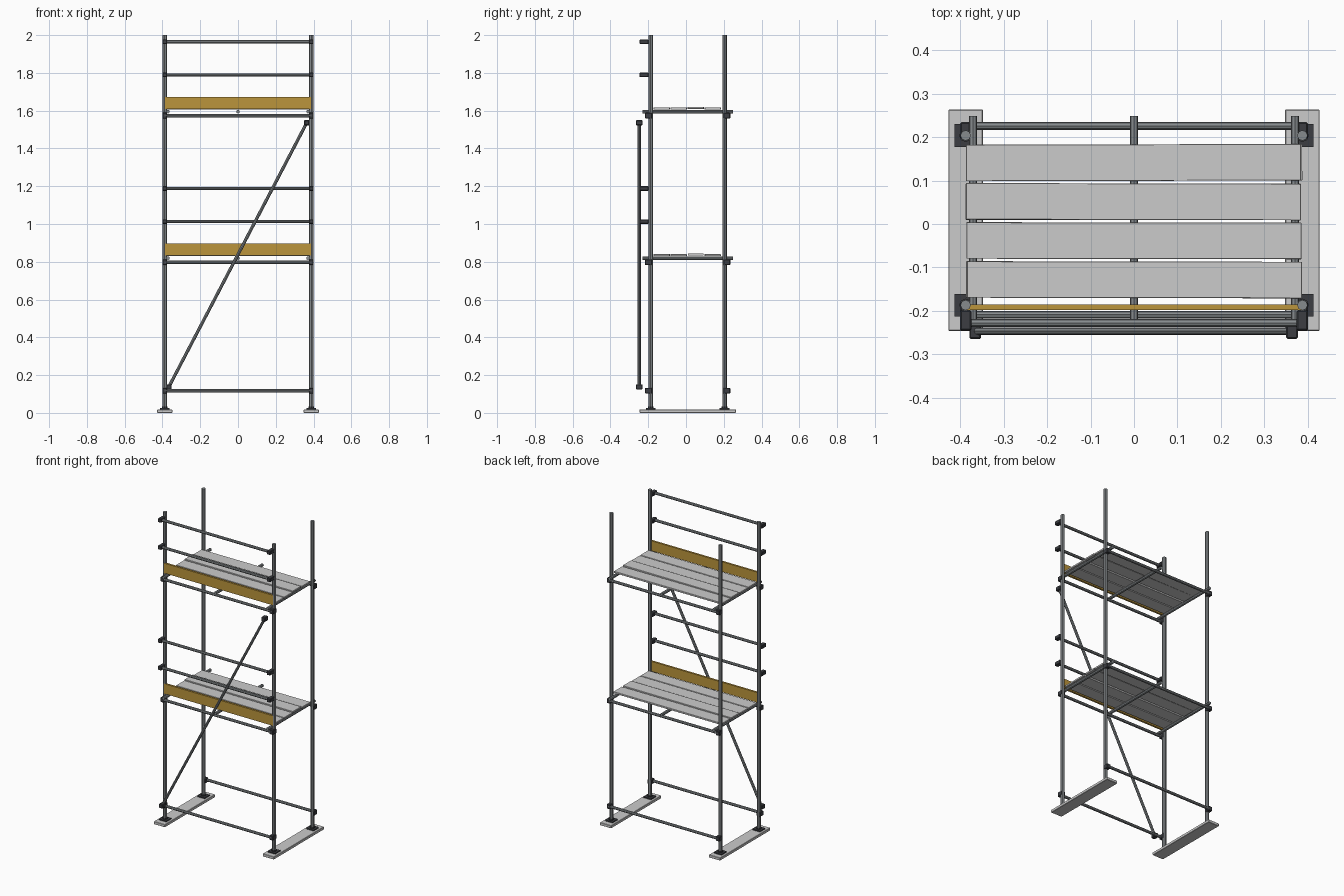
import bpy, math, random
from mathutils import Vector

if "Cube" in bpy.data.objects:
    bpy.data.objects.remove(bpy.data.objects["Cube"])

random.seed(4)


def material(name, rgb):
    m = bpy.data.materials.new(name)
    m.diffuse_color = (*rgb, 1)
    m.use_nodes = True
    m.node_tree.nodes["Principled BSDF"].inputs["Base Color"].default_value = m.diffuse_color
    return m


STEEL = material("steel", (0.24, 0.26, 0.27))
DARK = material("dark_iron", (0.045, 0.048, 0.055))
TIMBER = material("toe_timber", (0.5, 0.3, 0.045))


def finish(name, mat):
    o = bpy.context.object
    o.name = name
    if mat:
        o.data.materials.append(mat)
    return o


def box(name, centre, size, mat=None, rot=(0, 0, 0), bevel=0.0):
    bpy.ops.mesh.primitive_cube_add(size=1, location=centre, rotation=rot)
    o = finish(name, mat)
    o.scale = size
    bpy.ops.object.transform_apply(location=False, rotation=False, scale=True)
    if bevel:
        b = o.modifiers.new("edge", "BEVEL")
        b.width, b.segments = bevel, 1
    return o


def pole(name, a, b, r, mat=STEEL, sides=8):
    a, b = Vector(a), Vector(b)
    d = b - a
    bpy.ops.mesh.primitive_cylinder_add(
        vertices=sides, radius=r, depth=d.length, location=(a + b) / 2,
        rotation=d.to_track_quat('Z', 'Y').to_euler())
    return finish(name, mat)


PX, FRONT, BACK = 0.388, -0.187, 0.204
DECKS = (0.798, 1.574)

# Sole boards, base plates and standards
for sx in (-1, 1):
    box("sole_board", (sx * 0.388, 0.009, 0.009), (0.08, 0.51, 0.018), bevel=0.002)
    for y in (FRONT, BACK):
        box("base_plate", (sx * PX, y, 0.0215), (0.052, 0.052, 0.007), DARK)
        pole("base_collar", (sx * PX, y, 0.022), (sx * PX, y, 0.034), 0.015, DARK)
        pole("standard", (sx * PX, y, 0.022), (sx * PX, y, 2.0), 0.012)

# Ledgers along both long sides, clamped to the standards
for z in (0.118, *DECKS):
    for y, s in ((FRONT, -1), (BACK, 1)):
        yl = y + s * 0.022
        pole("ledger", (-0.39, yl, z), (0.39, yl, z), 0.009)
        for sx in (-1, 1):
            box("ledger_coupler", (sx * PX, y + s * 0.012, z),
                (0.026, 0.037, 0.03), DARK, bevel=0.003)

for zd in DECKS:
    # Transoms resting on the ledgers
    for x in (-0.371, 0, 0.371):
        pole("transom", (x, -0.23, zd + 0.021), (x, 0.249, zd + 0.021), 0.0095)

    # Deck planks, laid slightly unevenly
    for i in range(4):
        box("deck_plank",
            (random.uniform(-0.002, 0.002), -0.1285 + i * 0.09,
             zd + 0.037 + (0.004 if i == 2 else 0.0)),
            (0.772, 0.084, 0.011), rot=(0, 0, random.uniform(-0.003, 0.003)), bevel=0.001)

    # Toe board
    box("toe_board", (0, -0.192, zd + 0.067), (0.776, 0.013, 0.064), TIMBER)

    # Guard rails on the front
    for h in (0.215, 0.39):
        z = zd + h
        pole("guard_rail", (-0.39, -0.228, z), (0.39, -0.228, z), 0.009)
        for sx in (-1, 1):
            box("guard_rail_coupler", (sx * PX, -0.222, z),
                (0.026, 0.047, 0.024), DARK, bevel=0.003)

# Diagonal brace across the front
low, high = (-0.366, -0.247, 0.138), (0.364, -0.247, 1.536)
pole("diagonal_brace", low, high, 0.0085)
for p in (low, high):
    box("brace_coupler", p, (0.027, 0.035, 0.027), DARK, bevel=0.003)
